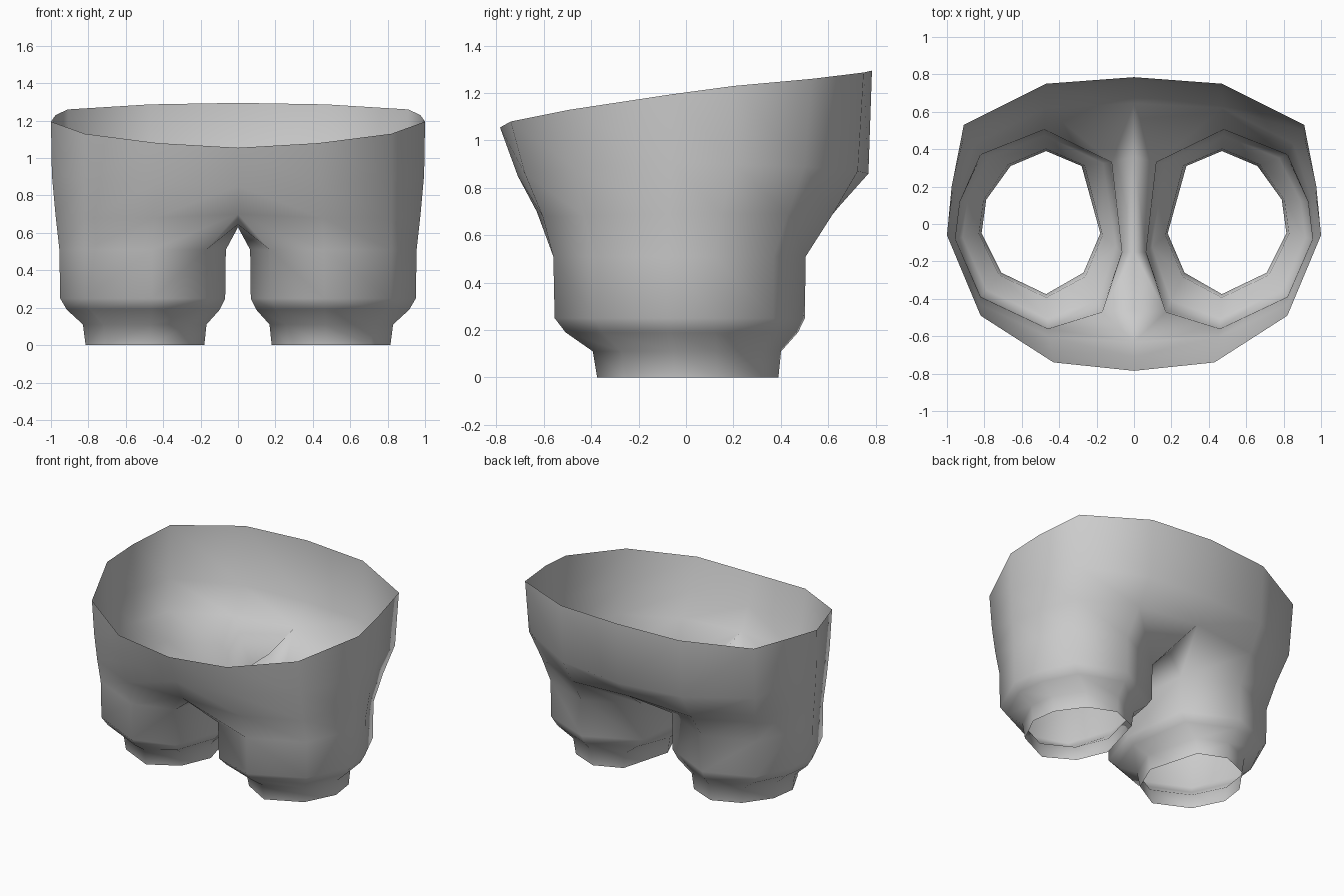
import bpy, bmesh

if "Cube" in bpy.data.objects:
    bpy.data.objects.remove(bpy.data.objects["Cube"])

# Leg outlines (right half), from back, around the outside, front, inside
CUFF = [(.47, .39), (.66, .31), (.79, .13), (.815, -.05), (.71, -.26),
        (.47, -.375), (.27, -.26), (.18, -.05), (.28, .31)]
THIGH = [(.48, .505), (.82, .37), (.93, .12), (.955, -.08), (.82, -.39),
         (.46, -.56), (.17, -.47), (.065, -.15), (.12, .33)]
# (height, blend from cuff to thigh outline)
LEG_LEVELS = [(0, 0), (.11, .1), (.19, .72), (.25, .97), (.51, 1)]

# Open half rings of the body, back centre to front centre
SEAT = [(0, .645, .72), (.475, .62, .69), (.85, .43, .69), (.945, .15, .69),
        (.975, -.07, .69), (.82, -.43, .68), (.45, -.605, .68), (0, -.63, .70)]
HIP = [(0, .77, .86), (.47, .725, .87), (.90, .50, .89), (.965, .2, .90),
       (.995, -.06, .91), (.82, -.465, .88), (.44, -.68, .86), (0, -.71, .85)]
WAIST = [(0, .785, 1.295), (.47, .75, 1.287), (.91, .53, 1.26), (.975, .2, 1.23),
         (1.0, -.06, 1.195), (.82, -.49, 1.13), (.43, -.74, 1.08), (0, -.785, 1.055)]
CROTCH = [(0, .36, .645), (0, -.15, .63), (0, -.46, .645)]

bm = bmesh.new()


def ring(points):
    return [bm.verts.new(p) for p in points]


def bridge(a, b, closed):
    n = len(a)
    for i in range(n if closed else n - 1):
        j = (i + 1) % n
        bm.faces.new((a[i], a[j], b[j], b[i]))


# Leg tube
legs = [ring([(c[0] + (t[0] - c[0]) * k, c[1] + (t[1] - c[1]) * k, z)
              for c, t in zip(CUFF, THIGH)]) for z, k in LEG_LEVELS]
for lower, upper in zip(legs, legs[1:]):
    bridge(lower, upper, True)

# Body above the legs
thigh = legs[-1]
seat, hip, waist = ring(SEAT), ring(HIP), ring(WAIST)
bridge(thigh[:6], seat[1:7], False)
bridge(seat, hip, False)
bridge(hip, waist, False)

# Crotch gusset joining the inner thigh to the centre line
back, mid, front = ring(CROTCH)
for face in ((thigh[5], thigh[6], seat[7], seat[6]), (thigh[6], front, seat[7]),
             (thigh[6], thigh[7], mid, front), (thigh[7], thigh[8], back, mid),
             (thigh[8], seat[0], back), (thigh[8], thigh[0], seat[1], seat[0])):
    bm.faces.new(face)

bmesh.ops.recalc_face_normals(bm, faces=bm.faces)
if sum(f.normal.x for f in bm.faces if f.calc_center_median().x > .85) < 0:
    bmesh.ops.reverse_faces(bm, faces=bm.faces)
mesh = bpy.data.meshes.new("shorts")
bm.to_mesh(mesh)
bm.free()
for p in mesh.polygons:
    p.use_smooth = True

shorts = bpy.data.objects.new("shorts", mesh)
bpy.context.collection.objects.link(shorts)

# Left half
mirror = shorts.modifiers.new("mirror", 'MIRROR')
mirror.use_clip = True
mirror.merge_threshold = .001
